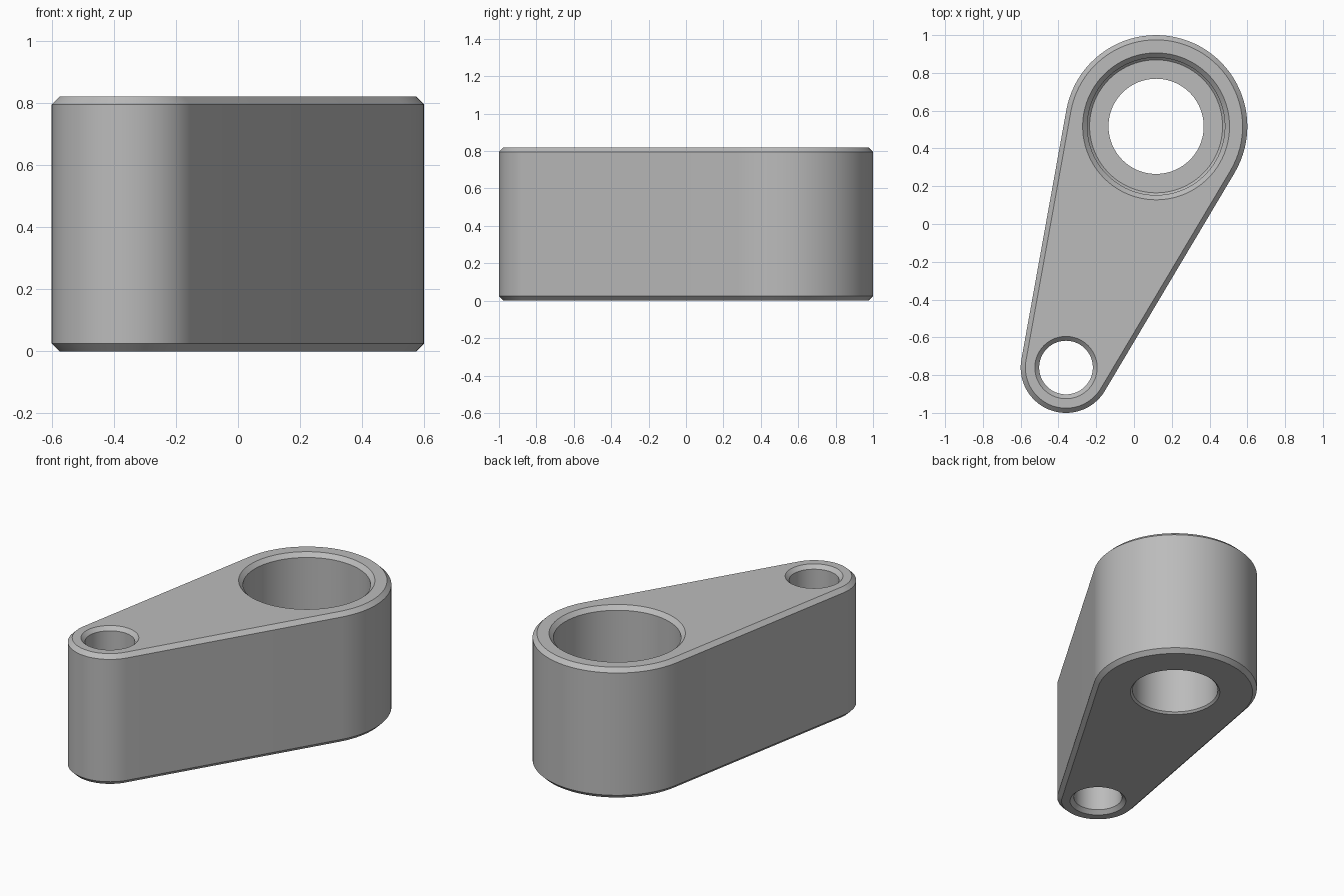
import bpy
import bmesh
from math import acos, atan2, cos, sin, hypot, pi, radians

cube = bpy.data.objects.get("Cube")
if cube:
    bpy.data.objects.remove(cube, do_unlink=True)

HEIGHT, CHAMFER = 0.82, 0.025
BIG, BIG_R = (0.117, 0.517), 0.483
SMALL, SMALL_R = (-0.36, -0.76), 0.24
FLOOR = 0.38          # height of the step inside the large bore
SEGMENTS = 96

grey = bpy.data.materials.new("plain_grey")
grey.use_nodes = True
colour = (0.5, 0.5, 0.5, 1)
grey.diffuse_color = colour
grey.node_tree.nodes["Principled BSDF"].inputs["Base Color"].default_value = colour

bm = bmesh.new()


def arc(centre, radius, start, end, count):
    steps = [start + (end - start) * i / count for i in range(count + 1)]
    return [(centre[0] + radius * cos(t), centre[1] + radius * sin(t)) for t in steps]


def outline(inset):
    """Two round ends joined by their outer tangents."""
    dx, dy = BIG[0] - SMALL[0], BIG[1] - SMALL[1]
    heading = atan2(dy, dx)
    spread = acos((SMALL_R - BIG_R) / hypot(dx, dy))
    return (arc(BIG, BIG_R - inset, heading - spread, heading + spread, SEGMENTS // 2)
            + arc(SMALL, SMALL_R - inset, heading + spread,
                  heading - spread + 2 * pi, SEGMENTS // 2))


def circle(centre, radius):
    return arc(centre, radius, 0, 2 * pi, SEGMENTS)[:-1]


def skin(levels):
    """Join stacked loops with quads; return the top and bottom edge loops."""
    rings = [[bm.verts.new((x, y, z)) for x, y in points] for points, z in levels]
    count = len(rings[0])
    for upper, lower in zip(rings, rings[1:]):
        for i in range(count):
            j = (i + 1) % count
            bm.faces.new((upper[i], upper[j], lower[j], lower[i]))
    return [[bm.edges.get((ring[i], ring[(i + 1) % count])) for i in range(count)]
            for ring in (rings[0], rings[-1])]


# Outer wall with chamfered rims
walls = [skin([(outline(CHAMFER), HEIGHT), (outline(0), HEIGHT - CHAMFER),
               (outline(0), CHAMFER), (outline(CHAMFER), 0)])]

# Stepped large bore
bore = [(0.389, HEIGHT), (0.364, HEIGHT - CHAMFER), (0.364, FLOOR + 0.012),
        (0.352, FLOOR), (0.252, FLOOR), (0.252, 0.012), (0.264, 0)]
walls.append(skin([(circle(BIG, r), z) for r, z in bore]))

# Small through hole
hole = [(0.165, HEIGHT), (0.142, HEIGHT - 0.023), (0.142, 0.023), (0.165, 0)]
walls.append(skin([(circle(SMALL, r), z) for r, z in hole]))

# Flat top and bottom around the holes
for side, normal in ((0, (0, 0, 1)), (1, (0, 0, -1))):
    rim = [edge for wall in walls for edge in wall[side]]
    bmesh.ops.triangle_fill(bm, edges=rim, use_beauty=True, normal=normal)

bmesh.ops.recalc_face_normals(bm, faces=bm.faces)
mesh = bpy.data.meshes.new("link_arm")
bm.to_mesh(mesh)
bm.free()
mesh.materials.append(grey)

arm = bpy.data.objects.new("link_arm", mesh)
bpy.context.collection.objects.link(arm)
bpy.ops.object.select_all(action='DESELECT')
arm.select_set(True)
bpy.context.view_layer.objects.active = arm
bpy.ops.object.shade_smooth_by_angle(angle=radians(30))
